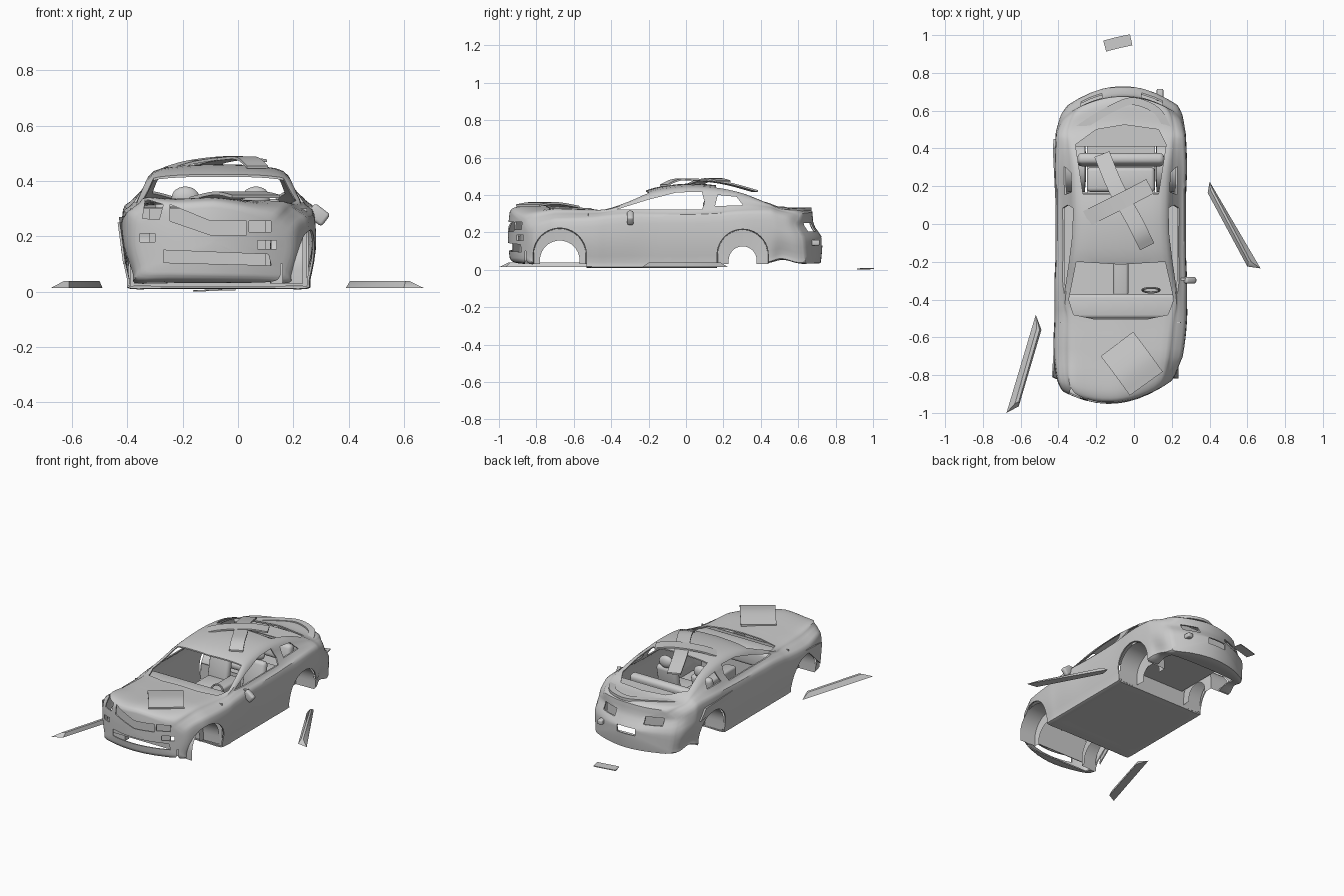
import bpy, bmesh, math
from mathutils import Vector, Matrix

if "Cube" in bpy.data.objects:
    bpy.data.objects.remove(bpy.data.objects["Cube"])

def spline(pts, n):
    """Catmull-Rom through tuples of any length."""
    out = []
    for i in range(len(pts) - 1):
        q = [pts[max(i - 1, 0)], pts[i], pts[i + 1], pts[min(i + 2, len(pts) - 1)]]
        for k in range(n):
            t = k / n
            out.append(tuple(.5 * (2*b + (c-a)*t + (2*a-5*b+4*c-d)*t*t + (3*b-a-3*c+d)*t**3)
                             for a, b, c, d in zip(*q)))
    return out + [tuple(pts[-1])]

def finish(name, bm, angle=35):
    bmesh.ops.recalc_face_normals(bm, faces=bm.faces)
    me = bpy.data.meshes.new(name)
    bm.to_mesh(me)
    bm.free()
    ob = bpy.data.objects.new(name, me)
    bpy.context.collection.objects.link(ob)
    smooth(ob, angle)
    return ob

def smooth(ob, angle=35):
    bpy.ops.object.select_all(action='DESELECT')
    ob.select_set(True)
    bpy.context.view_layer.objects.active = ob
    bpy.ops.object.shade_smooth_by_angle(angle=math.radians(angle))

def prism(name, pts, axis, a, b):
    """Extrude a 2D outline along x, y or z."""
    put = {'x': lambda p, h: (h, *p), 'y': lambda p, h: (p[0], h, p[1]), 'z': lambda p, h: (*p, h)}[axis]
    bm = bmesh.new()
    lo, hi = ([bm.verts.new(put(p, h)) for p in pts] for h in (a, b))
    bm.faces.new(lo)
    bm.faces.new(hi)
    for i in range(len(pts)):
        j = (i + 1) % len(pts)
        bm.faces.new((lo[i], lo[j], hi[j], hi[i]))
    return finish(name, bm)

def box(name, lo, hi, bevel=0, rot=0, axis='X'):
    lo, hi = Vector(lo), Vector(hi)
    bm = bmesh.new()
    bmesh.ops.create_cube(bm, size=1, matrix=Matrix.Translation((lo+hi)/2) @ Matrix.Rotation(rot, 4, axis)
                          @ Matrix.Diagonal((*(hi-lo), 1)))
    if bevel:
        bmesh.ops.bevel(bm, geom=bm.edges[:], offset=bevel, segments=3, profile=.5, affect='EDGES')
    return finish(name, bm)

def hull(name, pts):
    bm = bmesh.new()
    for p in pts:
        bm.verts.new(p)
    bmesh.ops.convex_hull(bm, input=bm.verts[:])
    return finish(name, bm)

def strip(name, path, width, thick):
    """Flat bent plank following a path."""
    p = [Vector(q) for q in spline(path, 5)]
    bm, rows = bmesh.new(), []
    for i, c in enumerate(p):
        t = p[min(i+1, len(p)-1)] - p[max(i-1, 0)]
        s = t.cross(Vector((0, 0, 1))).normalized() * width / 2
        u = Vector((0, 0, thick))
        rows.append([bm.verts.new(v) for v in (c-s, c+s, c+s-u, c-s-u)])
    for r, q in zip(rows, rows[1:]):
        for k in range(4):
            bm.faces.new((r[k], r[(k+1) % 4], q[(k+1) % 4], q[k]))
    bm.faces.new(rows[0])
    bm.faces.new(rows[-1])
    return finish(name, bm)

def ball(name, c, size):
    bm = bmesh.new()
    bmesh.ops.create_uvsphere(bm, u_segments=20, v_segments=12, radius=1,
                              matrix=Matrix.Translation(c) @ Matrix.Diagonal((*size, 1)))
    return finish(name, bm)

# Body loft: y, bottom, sill half width, half width, belt z, roof edge half width, roof edge z, top z, centre x
ST = [(-.94, .06, .26, .28, .25, .20, .29, .305, -.09), (-.92, .04, .28, .30, .27, .22, .315, .325, -.09),
      (-.85, .03, .29, .32, .285, .24, .328, .337, -.09), (-.66, .02, .32, .345, .285, .25, .325, .335, -.08),
      (-.50, .011, .33, .35, .29, .26, .32, .33, -.07), (-.42, .011, .33, .35, .30, .28, .325, .335, -.07),
      (-.30, .011, .33, .35, .31, .265, .365, .385, -.07), (-.17, .011, .33, .345, .31, .245, .415, .438, -.07),
      (0, .011, .33, .345, .31, .235, .435, .46, -.07), (.15, .011, .33, .345, .315, .235, .43, .453, -.07),
      (.30, .02, .33, .35, .325, .24, .405, .425, -.07), (.45, .04, .33, .345, .325, .26, .35, .362, -.07),
      (.55, .055, .31, .34, .31, .26, .325, .335, -.07), (.67, .035, .30, .32, .29, .24, .317, .327, -.065),
      (.72, .035, .28, .29, .26, .22, .30, .31, -.06)]

def ring(s):
    y, zb, hs, hw, bz, wr, zr, zt, cx = s
    half = spline([(0, zb), (hs*.6, zb), (hs*.97, zb), (hs, zb+.03), (hw, (zb+bz)/2), (hw-.004, bz-.03),
                   (hw-.03, bz), ((hw-.03+wr)/2, (bz+zr)/2), (wr, zr), (wr*.55, zt-.005), (0, zt)], 3)
    return [(x, y, z) for x, z in half] + [(-x, y, z) for x, z in half[-2:0:-1]]

def crush(x, y, z, cx):
    """Round the ends in plan, rake the tail and bend the damaged nose."""
    u = x / .32
    f = max(0, (-.7 - y) / .24)
    r = max(0, (y - .45) / .27)
    rake = .045 * min(1, max(0, (z - .17) / .07))
    z += f * (-.09 * x * z / .3 + .008 * math.sin(16 * x + 1) * (z > .2))
    return x + cx, y + f*(.1*u*u + .03*u) - r*(.11*u*u + rake), z

stations = spline(ST, 4)
rings = [[crush(*p, s[8]) for p in ring(s)] for s in stations]
def cap(s, sign):
    zc = (s[1] + s[7]) / 2
    return [[crush(x*k, y + sign*.01*(1-k*k), zc+(z-zc)*k, s[8]) for x, y, z in ring(s)]
            for k in (.03, .2, .4, .6, .8, .93)]
rings = cap(stations[0], -1) + rings + cap(stations[-1], 1)[::-1]
bm = bmesh.new()
vr = [[bm.verts.new(p) for p in r] for r in rings]
for a, b in zip(vr, vr[1:]):
    for i in range(len(a)):
        j = (i + 1) % len(a)
        bm.faces.new((a[i], a[j], b[j], b[i]))
bm.faces.new(vr[0])
bm.faces.new(vr[-1])
body = finish("body_shell", bm)
m = body.modifiers.new("wall", 'SOLIDIFY')
m.thickness, m.offset = .008, -1

def arch(y, r, zc=.08, low=-.1):
    a = [(y + r*math.cos(math.pi*i/20), zc + r*math.sin(math.pi*i/20)) for i in range(21)]
    return [(y + r, low)] + a + [(y - r, low)]
def rect(a, b, c, d):
    return [(a, b), (c, b), (c, d), (a, d)]

# Openings: wheel arches, windows, glass, underside
WHEELS = [(-.675, .143, .106), (.303, .137, .075)]
outl = [(arch(y, r), 'x', -.6, .5) for y, r, _ in WHEELS]
outl += [([(-.37, .322), (-.2, .375), (-.05, .413), (.085, .417), (.1, .36), (.085, .322)], 'x', -.6, .5),
         ([(.155, .34), (.17, .40), (.27, .39), (.305, .345)], 'x', -.6, .5),
         ([(-.345, -.40), (-.32, -.48), (-.2, -.505), (.06, -.505), (.18, -.48), (.21, -.40), (.165, -.2),
           (-.07, -.215), (-.305, -.2)], 'z', .27, .7),
         ([(-.27, .16), (.13, .16), (.17, .42), (.13, .5), (-.05, .525), (-.2, .5), (-.31, .42)], 'z', .28, .7),
         (rect(-.33, -.86, .16, -.54), 'z', -.1, .1), (rect(-.32, .18, .18, .58), 'z', -.1, .1)]
# Nose: lamps, sagging grille, intakes; tail: lamp band and plate recess
outl += [(o, 'y', -1.1, -.78) for o in (
    [(-.345, .265), (-.285, .26), (-.27, .315), (-.335, .335)], rect(.04, .215, .12, .255),
    [(-.245, .255), (-.1, .205), (.03, .205), (.03, .255), (-.1, .255), (-.245, .315)],
    [(-.27, .105), (.12, .095), (.11, .135), (-.27, .15)],
    rect(-.355, .18, -.3, .21), rect(.07, .155, .14, .185))]
outl += [(o, 'y', .6, .9) for o in (rect(-.28, .205, -.17, .25), rect(.04, .205, .15, .25), rect(-.13, .13, 0, .175))]
cutters = [prism("cutter", *o) for o in outl]
for c in cutters:
    c.hide_render = True
    m = body.modifiers.new("cut", 'BOOLEAN')
    m.operation, m.solver, m.object = 'DIFFERENCE', 'EXACT', c
bpy.context.view_layer.update()
me = bpy.data.meshes.new_from_object(body.evaluated_get(bpy.context.evaluated_depsgraph_get()))
body.modifiers.clear()
body.data = me
for c in cutters:
    bpy.data.objects.remove(c)
smooth(body)

# Wheel arch liners: open tunnels that narrow inward
for y, r, ri in WHEELS:
    for side in (-1, 1):
        bm = bmesh.new()
        rows = [[bm.verts.new((-.07 + side*x, *p)) for p in arch(y, q, zc, .03)]
                for x, q, zc in ((.325 if y > 0 else .305, r, .08), (.19, r*.97, .08), (.185, ri, .05))]
        for o, i in zip(rows, rows[1:]):
            for k in range(len(o) - 1):
                bm.faces.new((o[k], o[k+1], i[k+1], i[k]))
        finish("wheel_arch_liner", bm)

# Backing panels, floor walls and shelf
box("nose_backing", (-.32, -.85, .08), (.10, -.845, .3))
box("tail_backing", (-.28, .61, .12), (.15, .615, .27))
box("firewall", (-.39, -.525, .02), (.25, -.52, .30))
box("rear_bulkhead", (-.38, .16, .02), (.24, .165, .14))
box("trunk_floor", (-.25, .16, .125), (.11, .6, .13))
box("rear_shelf", (-.33, .41, .31), (.19, .53, .316))

# Interior
box("dashboard", (-.37, -.5, .2), (.23, -.37, .305), .02)
box("console", (-.11, -.38, .03), (-.03, .08, .17), .015)
for x in (-.19, .065):
    box("seat_cushion", (x-.075, -.12, .06), (x+.075, .07, .14), .025)
    box("seat_back", (x-.075, .06, .1), (x+.075, .11, .31), .024, -.2)
    ball("headrest", (x, .115, .34), (.05, .025, .04))
box("rear_bench", (-.25, .17, .15), (.11, .3, .2), .02)
box("rear_bench_back", (-.3, .31, .225), (.16, .37, .335), .025, -.2)
bpy.ops.mesh.primitive_torus_add(location=(.09, -.35, .27), rotation=(1.3, 0, 0), major_radius=.045,
                                 minor_radius=.006, major_segments=24, minor_segments=8)
bpy.context.object.name = "steering_wheel"
smooth(bpy.context.object)

# Loose panels on the roof, hood and trunk
strip("roof_plank_long", [(-.17, .37, .425), (-.1, .2, .47), (0, .02, .488), (.04, -.06, .483), (.07, -.12, .455)], .085, .01)
strip("roof_plank_cross", [(-.25, .03, .45), (-.16, .075, .475), (-.02, .145, .49), (.085, .2, .478)], .085, .01)
strip("hood_panel", [(-.09, -.635, .342), (0, -.755, .362), (.065, -.845, .35)], .215, .012)
strip("trunk_lip", [(-.35, .46, .318), (-.24, .54, .33), (-.1, .62, .333), (0, .65, .333), (.12, .60, .33), (.18, .5, .322)], .04, .018)

# Side mirror, bent fenders, hanging rear bracket
box("mirror", (.255, -.315, .25), (.325, -.28, .305), .012, .65, 'Y')
box("mirror_arm", (.23, -.30, .295), (.28, -.285, .31))
hull("bent_fender", [(x+d, y, z) for d in (0, .008) for x, y, z in
     ((-.435, -.81, .25), (-.425, -.66, .25), (-.415, -.82, .1), (-.42, -.8, .17))])
hull("bent_rear_fender", [(x+d, y, z) for d in (0, .012) for x, y, z in
     ((-.415, .1, .27), (-.43, .4, .27), (-.425, .45, .2), (-.415, .15, .23))])
box("rear_bracket", (.12, .65, .13), (.155, .715, .16), .006)

# Debris on the ground: two sills and a plate
def sill(name, base, ridge):
    hull(name, [(x, y, .014) for x, y in base] + [(x, y, .038) for x, y in ridge])
sill("loose_sill_right", [(.40, .225), (.39, .165), (.6, -.225), (.67, -.235)],
     [(.405, .18), (.415, .185), (.62, -.2), (.605, -.2)])
sill("loose_sill_left", [(-.52, -.48), (-.49, -.56), (-.61, -.965), (-.675, -1.0)],
     [(-.515, -.55), (-.5, -.56), (-.61, -.94), (-.63, -.95)])
strip("loose_plate", [(-.155, .942, .005), (-.085, .96, .008), (-.015, .975, .01)], .06, .005)
